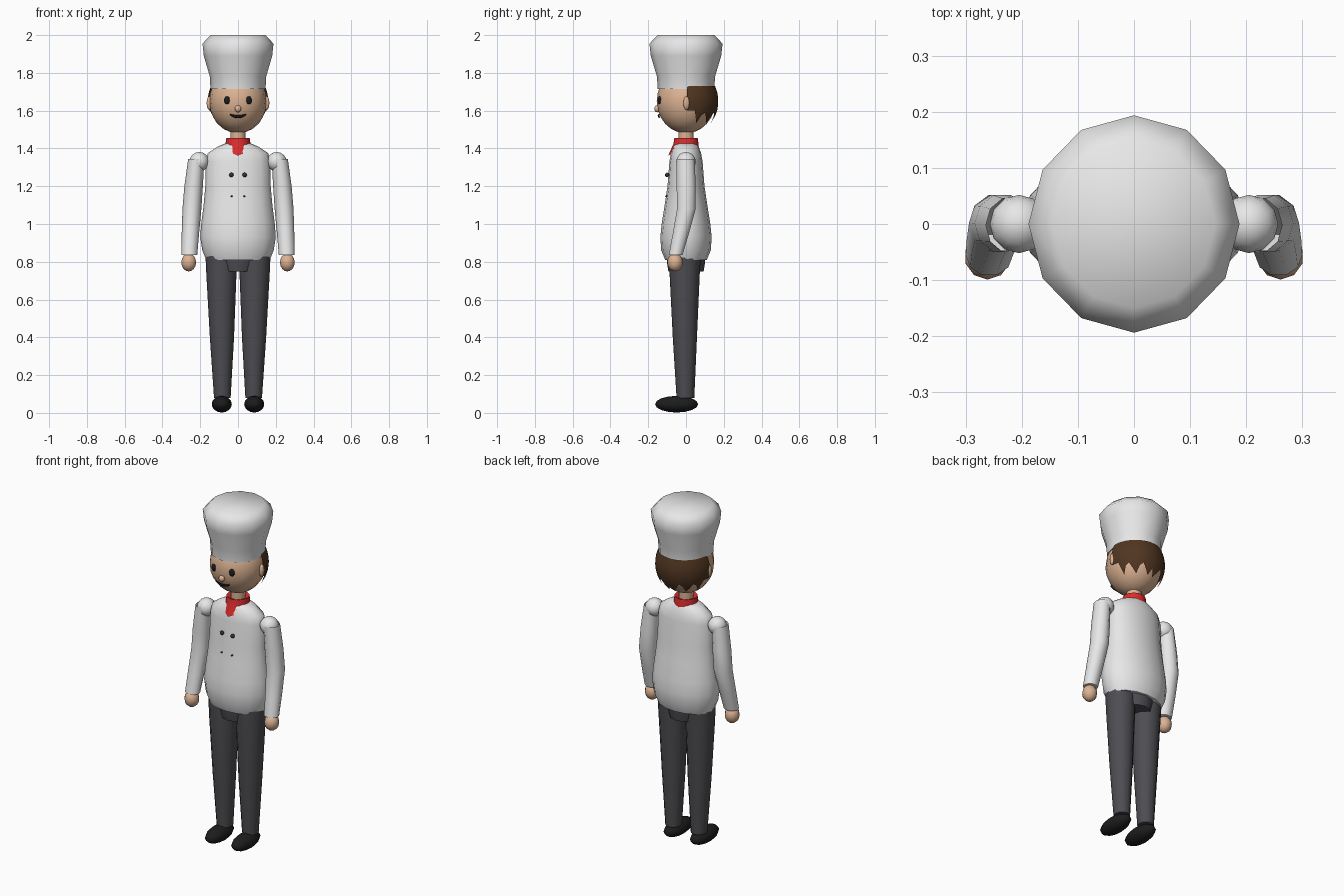
import bpy, bmesh, math
from mathutils import Matrix

if "Cube" in bpy.data.objects:
    bpy.data.objects.remove(bpy.data.objects["Cube"])


def material(name, rgb):
    m = bpy.data.materials.new(name)
    m.diffuse_color = (*rgb, 1)
    m.use_nodes = True
    m.node_tree.nodes["Principled BSDF"].inputs["Base Color"].default_value = m.diffuse_color
    return m


WHITE = material("white cloth", (0.8, 0.8, 0.8))
SKIN = material("skin", (0.72, 0.45, 0.29))
HAIR = material("dark brown", (0.08, 0.036, 0.015))
RED = material("red", (0.72, 0.025, 0.025))
GREY = material("charcoal", (0.075, 0.075, 0.085))
BLACK = material("black", (0.012, 0.012, 0.012))
BUTTON = material("button grey", (0.035, 0.035, 0.04))


def finish(name, bm, mat, angle=60):
    mesh = bpy.data.meshes.new(name)
    bmesh.ops.recalc_face_normals(bm, faces=bm.faces[:])
    bm.to_mesh(mesh)
    bm.free()
    mesh.materials.append(mat)
    mesh.shade_smooth()
    mesh.set_sharp_from_angle(angle=math.radians(angle))
    obj = bpy.data.objects.new(name, mesh)
    bpy.context.collection.objects.link(obj)
    return obj


def skin_rows(bm, rows, closed=True):
    """Bridge successive rows of vertices with quads."""
    n = len(rows[0])
    for a, b in zip(rows, rows[1:]):
        for i in range(n if closed else n - 1):
            j = (i + 1) % n
            bm.faces.new((a[i], a[j], b[j], b[i]))


def loft(name, rings, mat, n=12, cap_first=True, cap_last=True, angle=60):
    """Rings are (centre x, centre y, z, radius x, radius y)."""
    bm = bmesh.new()
    rows = []
    for cx, cy, z, rx, ry in rings:
        rows.append([bm.verts.new((cx + rx * math.cos(2 * math.pi * i / n),
                                   cy + ry * math.sin(2 * math.pi * i / n), z))
                     for i in range(n)])
    skin_rows(bm, rows)
    if cap_first:
        bm.faces.new(rows[0])
    if cap_last:
        bm.faces.new(rows[-1])
    return finish(name, bm, mat, angle)


def ball(name, loc, size, mat, u=12, v=8):
    bm = bmesh.new()
    bmesh.ops.create_uvsphere(bm, u_segments=u, v_segments=v, radius=1,
                              matrix=Matrix.Translation(loc) @ Matrix.Diagonal((*size, 1)))
    return finish(name, bm, mat)


# Hat
loft("chef_hat", [(0, 0, z, r, r * 1.03) for z, r in
                  [(1.715, .146), (1.78, .149), (1.89, .181), (1.955, .188), (2.0, .145)]], WHITE)

# Head, neck and face
ball("head", (0, 0, 1.65), (.152, .155, .17), SKIN, 16, 12)
loft("neck", [(0, 0, 1.40, .041, .041), (0, 0, 1.53, .041, .041)], SKIN)
ball("nose", (0, -.152, 1.61), (.018, .016, .019), SKIN, 10, 6)
for s, side in ((-1, "right"), (1, "left")):
    ball(side + "_ear", (s * .152, .003, 1.64), (.015, .017, .037), SKIN, 10, 6)
    ball(side + "_eye", (s * .057, -.139, 1.655), (.018, .011, .022), BLACK, 10, 6)

# Smile: thin curved band wrapped on the face
bm = bmesh.new()
rows = [[], []]
for i in range(9):
    t = i / 4 - 1
    x, mid, h = .042 * t, 1.572 + .01 * t * t, .009 - .006 * t * t
    for row, z in zip(rows, (mid - h, mid + h * .5)):
        y = -.161 * math.sqrt(1 - (x / .152) ** 2 - ((z - 1.65) / .17) ** 2)
        row.append(bm.verts.new((x, y, z)))
skin_rows(bm, rows, closed=False)
mouth = finish("mouth", bm, BLACK)
mouth.modifiers.new("thickness", "SOLIDIFY").thickness = .006

# Hair shell around the back, with a jagged lower edge
bm = bmesh.new()
COLS = 24
rows = [[] for _ in range(6)]
for i in range(COLS + 1):
    a = math.pi * i / COLS
    k = min(i, COLS - i)
    low = 1.60 if k < 3 else (1.535, 1.575, 1.59, 1.56)[(k - 3) % 4]
    for j, row in enumerate(rows):
        z = 1.73 + (low - 1.73) * j / 5
        r = math.sqrt(1 - ((z - 1.65) / .18) ** 2)
        row.append(bm.verts.new((.16 * r * math.cos(a), .006 + .165 * r * math.sin(a), z)))
skin_rows(bm, rows, closed=False)
finish("hair", bm, HAIR)

# Neckerchief: collar band dipping to a point at the front
bm = bmesh.new()
N = 16
rows = [[] for _ in range(4)]
for i in range(N):
    a = 2 * math.pi * i / N
    front = max(0, 1 - abs(a - 1.5 * math.pi) / .85)
    low = 1.405 - .008 * (i % 2) - .043 * front
    for row, (r, z) in zip(rows, ((.038, 1.445), (.062, 1.455), (.066, 1.425),
                                  (.068 + .026 * front, low))):
        row.append(bm.verts.new((r * math.cos(a), r * math.sin(a), z)))
skin_rows(bm, rows)
finish("neckerchief", bm, RED, 50)

# Jacket
JACKET = [(1.425, .07, .058), (1.41, .108, .067), (1.375, .16, .08), (1.33, .17, .088),
          (1.2, .173, .098), (1.1, .182, .113), (1.0, .195, .129), (.93, .2, .136),
          (.86, .189, .131), (.81, .168, .11)]
loft("jacket", [(0, 0, *p) for p in JACKET], WHITE, 16)

# Jacket buttons, two rows
for s, side in ((-1, "right"), (1, "left")):
    ball(side + "_upper_button", (s * .035, -.1, 1.26), (.012, .011, .012), BUTTON, 8, 6)
    ball(side + "_lower_button", (s * .034, -.102, 1.147), (.005, .009, .005), BUTTON, 8, 6)

# Hips
loft("hips", [(0, 0, .83, .12, .1), (0, 0, .79, .1, .1), (0, 0, .748, .088, .093)], GREY)

# Arms and legs
for s, side in ((-1, "right"), (1, "left")):
    ball(side + "_shoulder", (s * .205, 0, 1.33), (.052, .052, .051), WHITE)
    loft(side + "_sleeve", [(s * .221, -.002, 1.343, .043, .05),
                            (s * .235, .001, 1.2, .049, .053),
                            (s * .244, .002, 1.08, .05, .052),
                            (s * .252, -.027, .95, .046, .045),
                            (s * .258, -.055, .835, .042, .038)],
         WHITE, 10, cap_first=False)
    ball(side + "_hand", (s * .261, -.058, .797), (.041, .041, .048), SKIN, 10, 8)
    loft(side + "_trouser_leg", [(s * .09, -.005, .83, .082, .083),
                                 (s * .088, -.007, .74, .08, .08),
                                 (s * .085, -.006, .4, .064, .064),
                                 (s * .083, -.003, .08, .044, .047)], GREY)
    ball(side + "_shoe", (s * .086, -.05, .046), (.053, .114, .044), BLACK)
